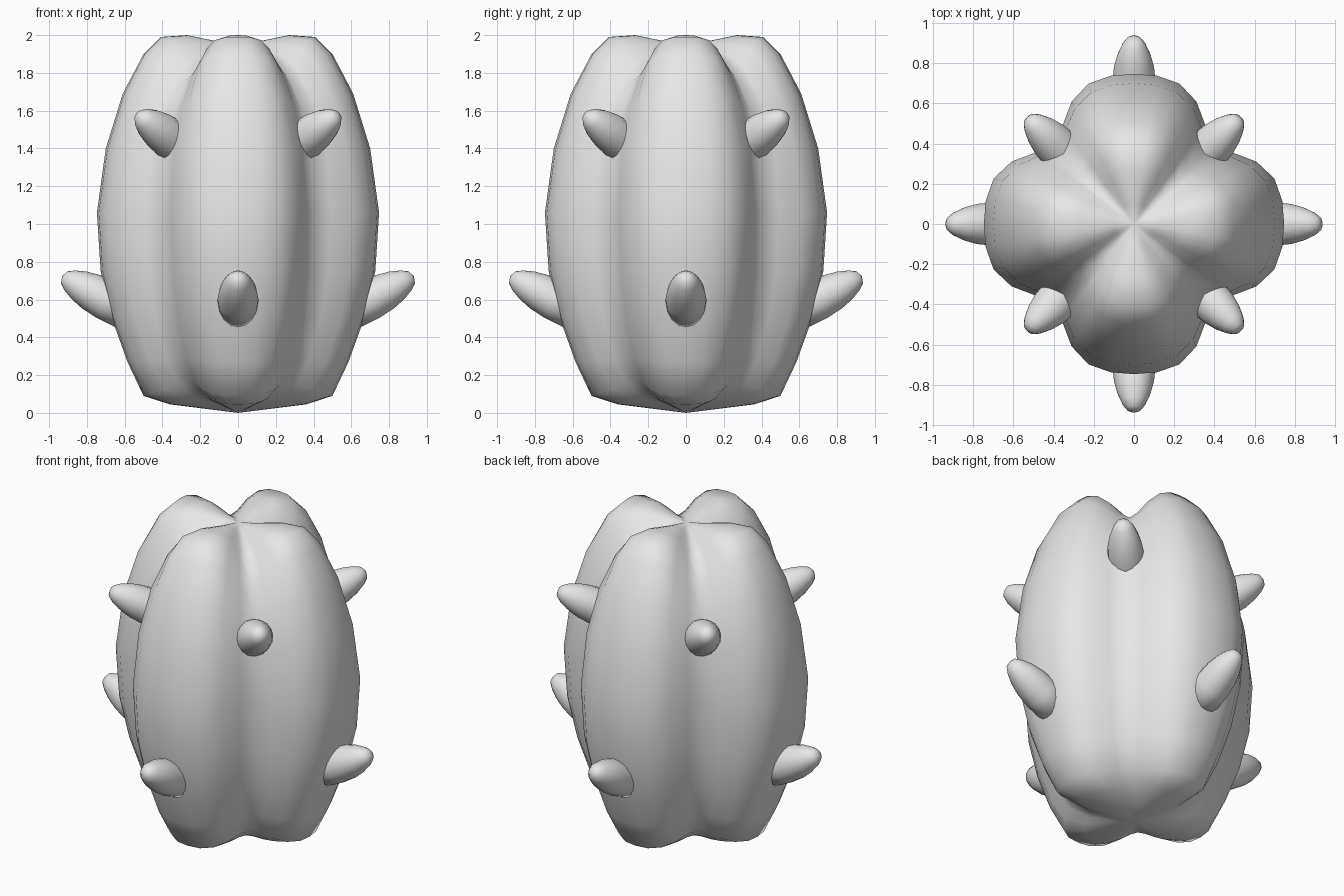
import bpy, bmesh
from math import sin, cos, pi, radians
from mathutils import Matrix, Vector

cube = bpy.data.objects.get("Cube")
if cube:
    bpy.data.objects.remove(cube, do_unlink=True)

# Single flat grey
grey = bpy.data.materials.new("light_grey")
grey.use_nodes = True
grey.diffuse_color = (0.8, 0.8, 0.8, 1)
grey.node_tree.nodes["Principled BSDF"].inputs["Base Color"].default_value = (0.8, 0.8, 0.8, 1)


def skin(name, rings, matrix=None):
    """Join equal-length rings of points into a closed smooth surface."""
    bm = bmesh.new()
    loops = [[bm.verts.new(p) for p in ring] for ring in rings]
    count = len(loops[0])
    for a, b in zip(loops, loops[1:]):
        for i in range(count):
            j = (i + 1) % count
            bm.faces.new((a[i], a[j], b[j], b[i]))
    bmesh.ops.remove_doubles(bm, verts=bm.verts, dist=0.0001)
    bmesh.ops.recalc_face_normals(bm, faces=bm.faces)
    for face in bm.faces:
        face.smooth = True
    mesh = bpy.data.meshes.new(name)
    bm.to_mesh(mesh)
    bm.free()
    mesh.materials.append(grey)
    obj = bpy.data.objects.new(name, mesh)
    if matrix:
        obj.matrix_world = matrix
    bpy.context.collection.objects.link(obj)
    return obj


# Body: matching (radius, height) profiles over a lobe and down a groove
lobe = [(0, 1.95), (.1, 1.965), (.27, 2), (.41, 1.99), (.5, 1.9), (.61, 1.69), (.7, 1.4),
        (.747, 1.06), (.727, .75), (.668, .5), (.585, .27), (.5, .09), (.36, .045), (0, 0)]
groove = [(0, 1.95), (.1, 1.935), (.2, 1.9), (.3, 1.85), (.39, 1.76), (.485, 1.6), (.545, 1.38),
          (.565, 1.06), (.55, .75), (.51, .5), (.44, .29), (.36, .16), (.25, .08), (0, 0)]
segments = 40
rings = []
for k, ((r1, z1), (r2, z2)) in enumerate(zip(lobe, groove)):
    # Lobes are broad at the middle and narrow toward both ends
    power = 1 + 1.5 * sin(pi * k / (len(lobe) - 1))
    ring = []
    for i in range(segments):
        a = 2 * pi * i / segments
        w = abs(sin(2 * a)) ** (2 * power)
        r, z = r1 + (r2 - r1) * w, z1 + (z2 - z1) * w
        ring.append((r * cos(a), r * sin(a), z))
    rings.append(ring)
skin("body", rings)

# Spikes: blunt cones leaning upward, low on the lobes and high in the grooves
spike_profile = [(0, -.15), (.104, -.15), (.108, 0), (.1, .09), (.083, .16), (.06, .215), (.036, .25), (0, .262)]
spike_rings = [[(r * cos(2 * pi * i / 16), r * sin(2 * pi * i / 16), h) for i in range(16)]
               for r, h in spike_profile]
for i in range(8):
    high = i % 2
    name = "upper_spike" if high else "lower_spike"
    radius, height = (.515, 1.455) if high else (.7, .6)
    place = (Matrix.Rotation(i * pi / 4, 4, 'Z') @ Matrix.Translation((radius, 0, height))
             @ Matrix.Rotation(radians(62), 4, 'Y'))
    skin(f"{name}_{i // 2 + 1}", spike_rings, place)
